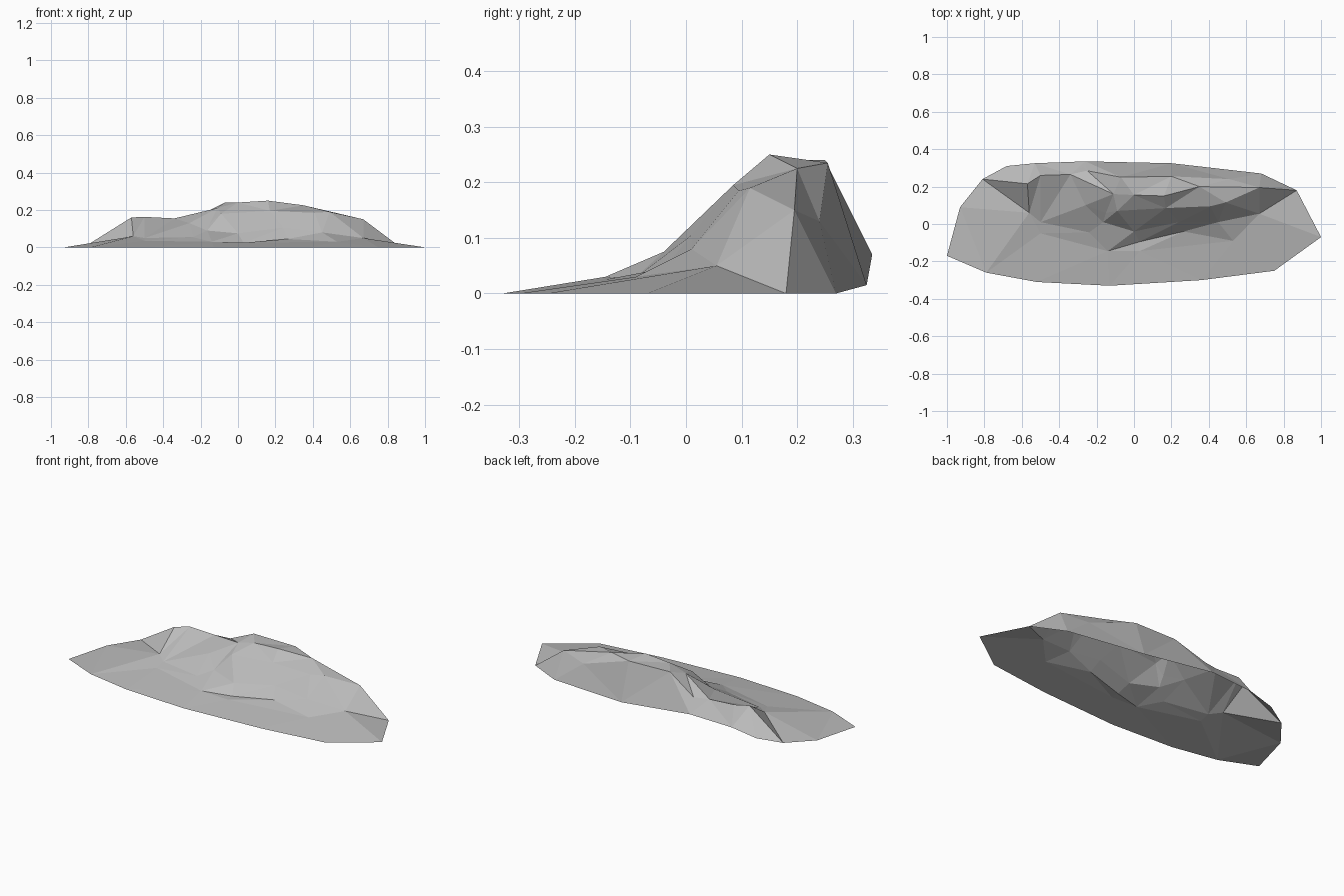
import bpy
import bmesh
from mathutils import Vector
from mathutils.geometry import delaunay_2d_cdt

default_cube = bpy.data.objects.get("Cube")
if default_cube:
    bpy.data.objects.remove(default_cube, do_unlink=True)


def make_material(name, colour):
    material = bpy.data.materials.new(name)
    material.use_nodes = True
    material.diffuse_color = colour
    shader = material.node_tree.nodes["Principled BSDF"]
    shader.inputs["Base Color"].default_value = colour
    shader.inputs["Roughness"].default_value = 0.9
    return material


def build_shell(name, outline, creases, material):
    """Open faceted shell: triangulate the plan, keeping every crease as an edge."""
    points, edges = [], []
    for chain, closed in [(outline, True)] + [(c, False) for c in creases]:
        start = len(points)
        points.extend(Vector(p) for p in chain)
        edges.extend((i, i + 1) for i in range(start, len(points) - 1))
        if closed:
            edges.append((len(points) - 1, start))

    plan = [p.to_2d() for p in points]
    flat, _, faces, sources, _, _ = delaunay_2d_cdt(plan, edges, [], 0, 0.0001, True)

    # Lift each plan point back to its own height
    bm = bmesh.new()
    verts = []
    for position, source in zip(flat, sources):
        if source:
            height = points[source[0]].z
        else:
            nearest = min(points, key=lambda p: (p.to_2d() - position).length)
            height = nearest.z
        verts.append(bm.verts.new((position.x, position.y, height)))
    for face in faces:
        new_face = bm.faces.new([verts[i] for i in face])
        new_face.normal_update()
        if new_face.normal.z < 0:
            new_face.normal_flip()
        new_face.smooth = False

    mesh = bpy.data.meshes.new(name)
    bm.to_mesh(mesh)
    bm.free()
    mesh.materials.append(material)
    rock = bpy.data.objects.new(name, mesh)
    bpy.context.collection.objects.link(rock)
    return rock


def on_ground(chain):
    return [(x, y, 0) for x, y in chain]


# Rim: front apron on the ground, back edge slightly raised
front_rim = on_ground([(-.93, .09), (-1, -.17), (-.79, -.26), (-.52, -.31),
                       (-.13, -.33), (.36, -.3), (.75, -.25), (1, -.07), (.87, .18)])
back_rim = [(.68, .27, 0), (.2, .325, .015), (-.26, .335, .07),
            (-.53, .325, .06), (-.68, .31, .03), (-.81, .24, .01)]

# Slope breaks from the apron up to the crest
foot = [(-.5, -.05, .035), (-.14, -.145, .03), (.03, -.145, .025),
        (.53, -.09, .03), (.67, .055, .05)]
ledge = [(-.56, .06, .06), (-.5, .01, .05), (-.24, -.045, .055), (-.165, .01, .09),
         (0, -.04, .075), (.24, .01, .105), (.45, .01, .08)]
gully = [(.03, -.095, .025), (.265, -.04, .045)]
shoulder = [(-.26, .1, .13), (-.15, .06, .13), (-.09, .07, .18),
            (.17, .085, .195), (.41, .095, .185), (.49, .115, .19)]
ridge = [(-.57, .215, .16), (-.5, .26, .163), (-.34, .265, .155), (-.11, .16, .21),
         (0, .155, .24), (.16, .15, .25), (.35, .2, .225), (.67, .195, .15)]
back_crest = [(-.25, .285, .15), (-.07, .25, .24), (.2, .255, .235), (.51, .24, .13)]
back_step = [(-.27, .307, .11)]

stone = make_material("grey_stone", (0.5, 0.5, 0.5, 1))
build_shell("rock_outcrop", front_rim + back_rim,
            [foot, ledge, gully, shoulder, ridge, back_crest, back_step], stone)
